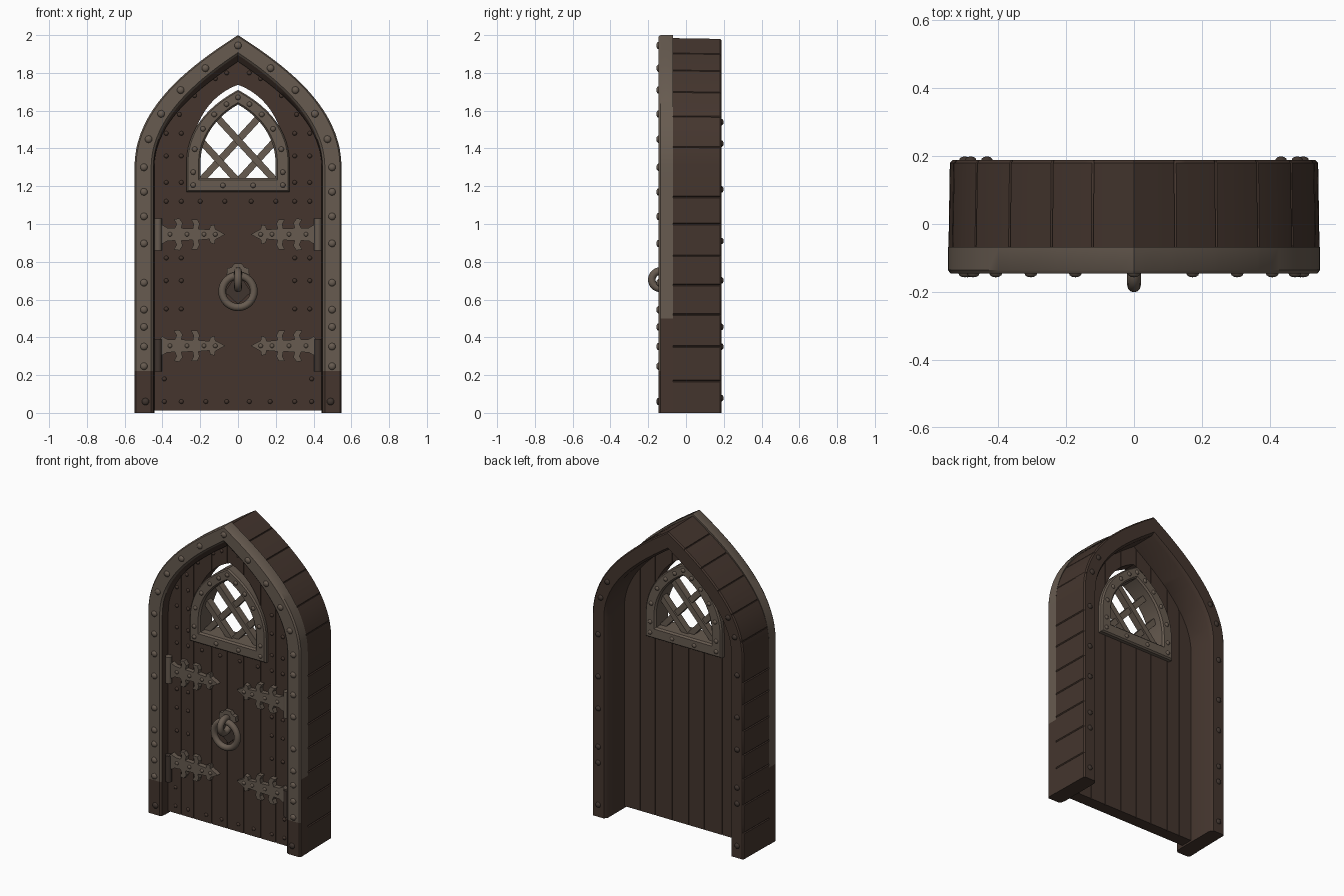
import bpy, bmesh, math
from mathutils import Matrix, Vector

cube = bpy.data.objects.get("Cube")
if cube:
    bpy.data.objects.remove(cube, do_unlink=True)


def material(name, rgb):
    m = bpy.data.materials.new(name)
    m.use_nodes = True
    m.diffuse_color = (*rgb, 1)
    m.node_tree.nodes["Principled BSDF"].inputs["Base Color"].default_value = (*rgb, 1)
    return m


WOOD = material("dark brown wood", (0.058, 0.036, 0.027))
METAL = material("weathered grey metal", (0.135, 0.104, 0.080))
IRON = material("dark iron", (0.050, 0.035, 0.028))


def finish(name, bm, mats, smooth=True):
    bmesh.ops.recalc_face_normals(bm, faces=bm.faces)
    me = bpy.data.meshes.new(name)
    bm.to_mesh(me)
    bm.free()
    for m in mats:
        me.materials.append(m)
    ob = bpy.data.objects.new(name, me)
    bpy.context.collection.objects.link(ob)
    if smooth:
        bpy.ops.object.select_all(action='DESELECT')
        ob.select_set(True)
        bpy.context.view_layer.objects.active = ob
        bpy.ops.object.shade_smooth_by_angle(angle=math.radians(35))
    return ob


# Pointed arch: half width, base z, spring z, two bezier handles, apex z
DOORWAY = (0.548, 0, 1.3, 1.62, 0.25, 1.84, 2.0)
BLOCKS = (0.546, 0, 1.3, 1.61, 0.25, 1.825, 1.984)
REVEAL = (0.443, 0, 1.3, 1.55, 0.19, 1.73, 1.86)
WINDOW = (0.273, 1.17, 1.32, 1.52, 0.13, 1.64, 1.71)
HOLE = (0.25, 1.18, 1.32, 1.56, 0.13, 1.69, 1.737)


def arch_point(spec, d, u):
    """Right half of an arch inset by d; u 0..1 is the post, 1..2 the curve."""
    hw, base, spring, h1, hx, h2, top = spec
    base += d if base > 0 else 0
    if u <= 1:
        return Vector((hw - d, base + (spring - base) * u))
    t, s = u - 1, 2 - u
    x = (s**3 + 3 * s * s * t) * (hw - d) + 3 * s * t * t * (hx - d / 2)
    z = (s**3 * spring + 3 * s * s * t * (h1 - d * .6)
         + 3 * s * t * t * (h2 - d * .8) + t**3 * (top - d * 1.05))
    return Vector((x, z))


def arch(spec, d, us):
    half = [arch_point(spec, d, u) for u in us]
    return half + [Vector((-p.x, p.y)) for p in reversed(half[:-1])]


EVEN = [0] + [1 + i / 20 for i in range(21)]


def sweep(bm, rings, closed):
    """Join cross-section rings into a skin, yielding each face."""
    vs = [[bm.verts.new(p) for p in r] for r in rings]
    n, k = len(vs), len(vs[0])
    for i in range(n if closed else n - 1):
        for j in range(k):
            a, b, jj = vs[i], vs[(i + 1) % n], (j + 1) % k
            yield j, bm.faces.new((a[j], a[jj], b[jj], b[j]))
    if not closed:
        bm.faces.new(vs[0])
        bm.faces.new(vs[-1])


def plate(name, outline, y0, y1, mat):
    bm = bmesh.new()
    list(sweep(bm, [[(p[0], y, p[1]) for p in outline] for y in (y0, y1)], False))
    return finish(name, bm, [mat], False)


def box(bm, x, y, z, sx, sy, sz, turn=0):
    m = (Matrix.Translation((x, y, z)) @ Matrix.Rotation(turn, 4, 'Y')
         @ Matrix.Diagonal((sx, sy, sz, 1)))
    bmesh.ops.create_cube(bm, size=1, matrix=m)


def rivets(name, points, y, r, mat, h=0.012):
    bm = bmesh.new()
    for x, z in points:
        m = Matrix.Translation((x, y, z)) @ Matrix.Diagonal((r, h, r, 1))
        m = m @ Matrix.Rotation(math.pi / 2, 4, 'X')
        bmesh.ops.create_uvsphere(bm, u_segments=10, v_segments=6, radius=1, matrix=m)
    return finish(name, bm, [mat])


def mirrored(points):
    return points + [(-x, z) for x, z in points]


# Door surround: blocks with joints outside, metal trim on the front
joints = [.13, .27, .4, .52, .64, .77, .88, 1.12, 1.32, 1.5, 1.68, 1.84]
us = EVEN + [.17, .385] + [j + e for j in joints for e in (-.004, 0, .004)]
us = sorted(set(round(u, 4) for u in us))
profile = [(DOORWAY, 0, -.135), (DOORWAY, .008, -.146), (DOORWAY, .088, -.146),
           (DOORWAY, .1, -.136), (REVEAL, 0, -.105), (REVEAL, 0, .165), (REVEAL, -.015, .188),
           (BLOCKS, .012, .188), (BLOCKS, .004, .18), (BLOCKS, 0, -.07), (DOORWAY, 0, -.068)]
loops = []
for spec, d, y in profile:
    pts = arch(spec, d, us)
    if spec == BLOCKS and d < .01:
        cut = [.005 if u in joints else 0 for u in us]
        cut += cut[-2::-1]
        pts = [p - Vector((math.copysign(c, p.x), c * (p.y > 1.4))) for p, c in zip(pts, cut)]
    loops.append([(p.x, y, p.y) for p in pts])
bm = bmesh.new()
for j, f in sweep(bm, list(zip(*loops)), False):
    z = f.calc_center_median().z
    f.material_index = int((j in (0, 1, 2) and z > .22) or (j in (9, 10) and z > .5))
finish("door_surround", bm, [WOOD, METAL])

# Plank door with the window opening and plank gaps cut out
FRONT, BACK = -.082, -.002
door = plate("plank_door", [(p.x, max(p.y, .012)) for p in arch(REVEAL, -.012, EVEN)],
             FRONT, BACK, WOOD)
opening = plate("opening_cutter", arch(HOLE, 0, EVEN), -.3, .3, WOOD)
bm = bmesh.new()
for x in (-.35, -.26, -.13, -.02, .1, .22, .33):
    for y in (FRONT, BACK):
        box(bm, x, y, 1, .005, .01, 3)
gaps = finish("gap_cutter", bm, [WOOD], False)
for cutter in (opening, gaps):
    mod = door.modifiers.new("cut", 'BOOLEAN')
    mod.operation, mod.solver, mod.object = 'DIFFERENCE', 'EXACT', cutter
    bpy.ops.object.select_all(action='DESELECT')
    door.select_set(True)
    bpy.context.view_layer.objects.active = door
    bpy.ops.object.modifier_apply(modifier=mod.name)
    bpy.data.objects.remove(cutter, do_unlink=True)

# Window frame and lattice
loops = [[(p.x, y, p.y) for p in arch(WINDOW, d, EVEN)]
         for d, y in ((0, -.1), (.008, -.11), (.064, -.11), (.074, -.1),
                      (.074, .02), (.064, .03), (.008, .03), (0, .02))]
bm = bmesh.new()
list(sweep(bm, list(zip(*loops)), True))
finish("window_frame", bm, [METAL])
bm = bmesh.new()
for s in (-1, 1):
    for (x0, z0), (x1, z1) in (((-.205, 1.22), (.13, 1.585)), ((0, 1.225), (.21, 1.455))):
        box(bm, s * (x0 + x1) / 2, -.04 + s * .006, (z0 + z1) / 2, .036, .045,
            math.hypot(x1 - x0, z1 - z0), s * math.atan2(x1 - x0, z1 - z0))
finish("window_lattice", bm, [METAL], False)

# Rivets on surround, window and planks
trim = mirrored([tuple(arch_point(DOORWAY, .05, u)) for u in
                 (.19, .27, .35, .42, .53, .69, .8, .9, 1, 1.18, 1.36, 1.55, 1.75)])
trim.append((0, 1.945))
rivets("trim_rivets", trim, -.145, .02, METAL)
rivets("post_rivets", mirrored([(.49, .06)]), -.145, .02, IRON)
back = [tuple(arch_point(DOORWAY, .05, u)) for u in (.06, .27, .35, .54, .7, .91, 1.15, 1.3)]
rivets("back_rivets", mirrored(back), .187, .018, IRON)
ring = mirrored([tuple(arch_point(WINDOW, .036, u)) for u in (0, .6, 1.15, 1.4, 1.62, 1.82)])
ring += [(0, 1.67), (-.08, 1.204), (.08, 1.204)]
rivets("window_front_rivets", ring, -.11, .014, METAL, .009)
rivets("window_back_rivets", ring, .03, .014, METAL, .009)
studs = [(.39, .06), (.3, .06), (.17, .06), (.06, .06), (.39, .18)]
studs += [(x, z) for x in (.38, .3) for z in (.55, .7, .82, 1.12, 1.22, 1.36, 1.48)]
studs += [(.31, 1.58), (.23, 1.68), (.12, 1.77), (.06, 1.8), (.2, 1.12), (.07, 1.12)]
rivets("plank_studs", mirrored(studs), FRONT, .012, WOOD, .009)

# Strap hinges with curled barbs and pins
half = [(.425, .025), (.4, .05), (.375, .035), (.335, .033), (.325, .055), (.34, .08),
        (.31, .085), (.293, .06), (.3, .033), (.24, .03), (.235, .055), (.248, .08),
        (.215, .08), (.203, .055), (.21, .03), (.152, .025), (.147, .045),
        (.125, .052), (.12, .028)]
strap = half + [(.068, 0)] + [(x, -z) for x, z in reversed(half)]
for level, z0, pin_mat in (("upper", .945, METAL), ("lower", .355, IRON)):
    for side, s in (("left", 1), ("right", -1)):
        plate(f"{level}_{side}_hinge_strap", [(s * x, z0 + z) for x, z in strap],
              FRONT + .005, -.112, METAL)
        rivets(f"{level}_{side}_hinge_rivets", [(s * x, z0) for x in (.36, .27, .18, .12)],
               -.112, .012, METAL, .008)
        bm = bmesh.new()
        zc = z0 if level == "upper" else z0 - .05
        bmesh.ops.create_cone(bm, cap_ends=True, segments=14, radius1=.02, radius2=.02, depth=.17,
                              matrix=Matrix.Translation((s * .423, -.105, zc)))
        finish(f"{level}_{side}_hinge_pin", bm, [pin_mat])


# Ring handle, its loop and back plates
def torus(name, centre, R, r, upright, mat):
    bm = bmesh.new()
    rings = []
    for a in (math.tau * i / 32 for i in range(32)):
        row = []
        for b in (math.tau * j / 12 for j in range(12)):
            q = R + r * math.cos(b)
            p = (q * math.cos(a), r * math.sin(b), q * math.sin(a))
            row.append(Vector((p[1], p[0], p[2]) if upright else p) + Vector(centre))
        rings.append(row)
    list(sweep(bm, rings, True))
    return finish(name, bm, [mat])


torus("handle_ring", (0, -.125, .643), .084, .02, False, METAL)
torus("handle_loop", (0, -.135, .705), .046, .02, True, METAL)
trefoil = [(.02, .69), (.035, .72), (.06, .73), (.058, .765), (.035, .77), (.02, .79)]
plate("handle_top_plate", trefoil + [(-x, z) for x, z in reversed(trefoil)],
      FRONT + .005, -.108, METAL)
plate("handle_lower_plate", [(0, .575), (.07, .64), (.03, .7), (-.03, .7), (-.07, .64)],
      FRONT + .005, -.1, IRON)
